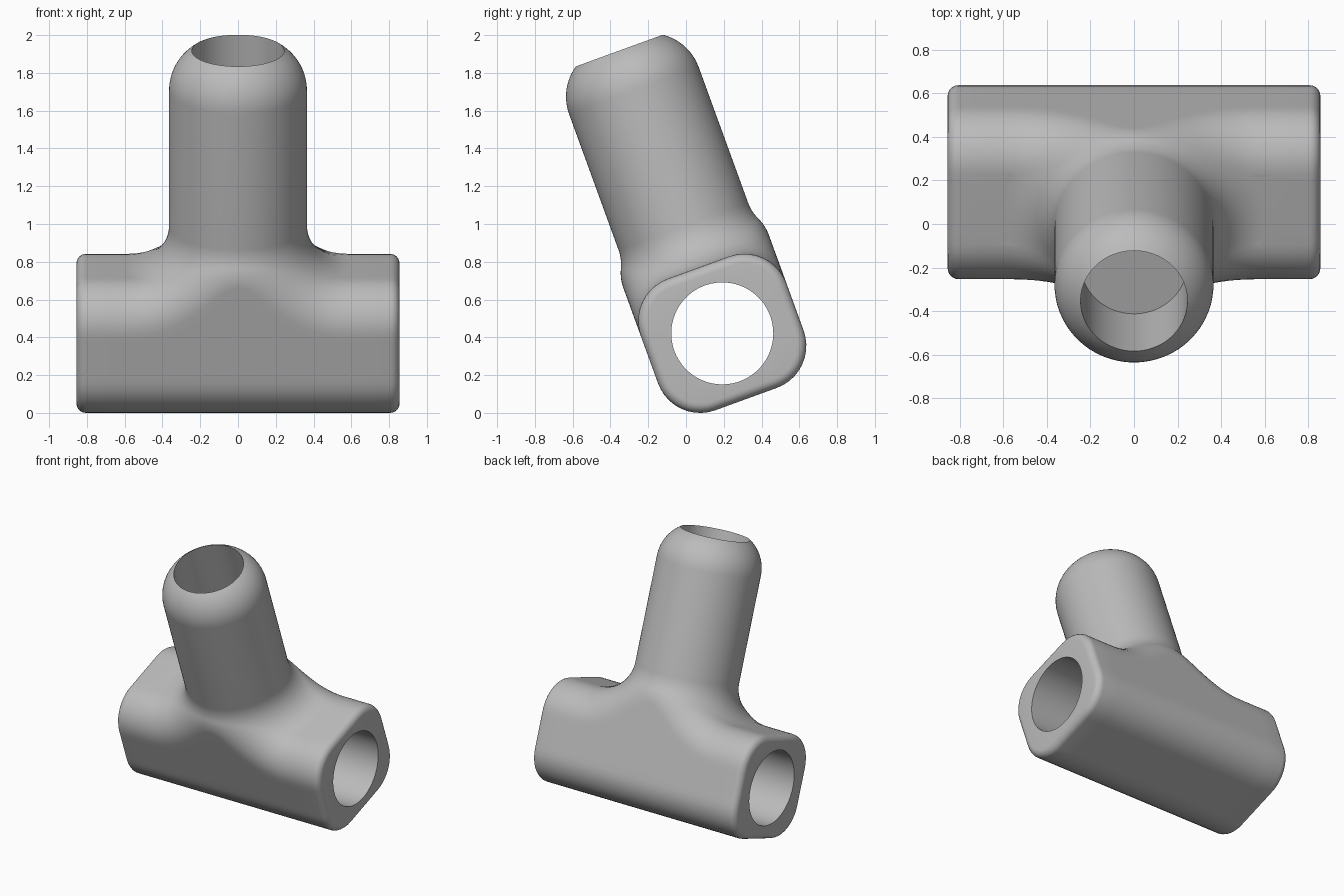
import bpy, bmesh
from math import sin, cos, tan, atan2, acos, pi, radians, hypot, sqrt
from mathutils import Vector, Matrix

if "Cube" in bpy.data.objects:
    bpy.data.objects.remove(bpy.data.objects["Cube"])

# Main dimensions
HALF_W, HALF_H, CORNER = 0.41, 0.37, 0.237      # bar cross-section
HALF_L, END_R, BORE = 0.855, 0.05, 0.27         # bar length, end rounding, bore
TUBE, FILLET, SOCKET = 0.365, 0.235, 0.245      # tube, its root fillet, its hole
TOP, FLOOR, DOME = 1.593, 1.093, 0.27           # tube end, socket floor, end rounding
TILT = radians(20)

BODY = HALF_L - END_R
CY, CZ = HALF_W - CORNER, HALF_H - CORNER       # corner axis of the bar
RING_R, RING_Z = TUBE + FILLET, HALF_H + FILLET  # centre ring of the root fillet
STATIONS, ARC, FLAT, ENDS = 72, 10, 8, 8

bm = bmesh.new()


def skin(rows):
    """Join neighbouring rows of points with quads."""
    rows = [[bm.verts.new(p) for p in row] for row in rows]
    for a, b in zip(rows, rows[1:]):
        for i in range(len(a) - 1):
            bm.faces.new((a[i], a[i + 1], b[i + 1], b[i]))


def corner_ball(x):
    """Centre and upward contact direction of the ball that rounds the top edge."""
    rho = hypot(x, CY)
    if rho >= RING_R:
        return Vector((x, CY, CZ)), Vector((0, 0, 1))
    reach = FILLET + CORNER
    c = Vector((x, CY, RING_Z - sqrt(reach ** 2 - (RING_R - rho) ** 2)))
    ring = Vector((x / rho * RING_R, CY / rho * RING_R, RING_Z))
    return c, (ring - c).normalized()


def arc(c, r, a, b):
    """Points on a ball from direction a to direction b."""
    w = a.angle(b)
    return [c + r * (a * sin(w * (1 - i / ARC)) + b * sin(w * i / ARC)) / sin(w)
            for i in range(ARC + 1)]


def section(x, inset=0):
    """Bar outline from one top edge, under the bottom, to the other top edge."""
    r = CORNER - inset
    c, n = corner_ball(x)
    side, down = Vector((0, 1, 0)), Vector((0, 0, -1))
    upper = arc(c, r, n, side)
    lower = arc(Vector((x, CY, -CZ)), r, side, down)
    half = upper + [upper[-1].lerp(lower[0], i / FLAT) for i in range(1, FLAT)] + lower
    half += [Vector((x, CY * (1 - i / FLAT), -CZ - r)) for i in range(1, FLAT + 1)]
    return half + [Vector((p.x, -p.y, p.z)) for p in reversed(half[:-1])]


def bar_end(sign):
    """Rounded end, annular face and half of the bore."""
    rows = []
    for k in range(7):
        a = k / 6 * pi / 2
        inset = END_R * (1 - cos(a))
        loop = section(BODY, inset)
        loop += [Vector((BODY, CY * (2 * i / ENDS - 1), HALF_H - inset))
                 for i in range(1, ENDS + 1)]
        rows.append([Vector((sign * (BODY + END_R * sin(a)), p.y, p.z)) for p in loop])
    angles = [atan2(p.z, p.y) for p in rows[-1]]
    for x in (sign * HALF_L, 0):
        rows.append([Vector((x, BORE * cos(a), BORE * sin(a))) for a in angles])
    skin(rows)


def tube_column(p):
    """Socket, domed end, wall and root fillet, running out to the point p."""
    rho = hypot(p.x, p.y)
    ux, uy = p.x / rho, p.y / rho
    mid = TUBE - DOME
    lip = acos((SOCKET - mid) / DOME)
    base = TOP - DOME * sin(lip)
    prof = [(0, FLOOR), (SOCKET, FLOOR)]
    prof += [(mid + DOME * cos(lip * i / ARC), base + DOME * sin(lip * i / ARC))
             for i in range(ARC, -1, -1)]
    sweep = acos(max(0, (RING_R - rho) / FILLET))
    prof += [(RING_R - FILLET * cos(sweep * i / ARC), RING_Z - FILLET * sin(sweep * i / ARC))
             for i in range(ARC + 1)]
    return [Vector((ux * r, uy * r, z)) for r, z in prof] + [p]


# Bar sides and bottom, with stations evenly spaced around the tube
span = atan2(BODY, CY)
xs = [CY * tan(span * (2 * i / STATIONS - 1)) for i in range(STATIONS + 1)]
sections = [section(x) for x in xs]
skin(sections)

# Bar ends and bore
for s in (-1, 1):
    bar_end(s)

# Tube and the blended top, fanned out to the top edges of the bar
cross = [CY * (1 - 2 * i / ENDS) for i in range(1, ENDS)]
outline = [s[0] for s in sections]
outline += [Vector((BODY, y, HALF_H)) for y in cross]
outline += [s[-1] for s in reversed(sections)]
outline += [Vector((-BODY, -y, HALF_H)) for y in cross]
columns = [tube_column(p) for p in outline]
skin(columns + columns[:1])

# Weld the patches and tilt the fitting into place
bmesh.ops.remove_doubles(bm, verts=bm.verts, dist=0.0002)
bmesh.ops.recalc_face_normals(bm, faces=bm.faces)
bm.transform(Matrix.Translation((0, 0.192, 0.421)) @ Matrix.Rotation(TILT, 4, 'X'))
mesh = bpy.data.meshes.new("tee_fitting")
bm.to_mesh(mesh)
bm.free()
fitting = bpy.data.objects.new("tee_fitting", mesh)
bpy.context.collection.objects.link(fitting)

# Plain grey material
grey = bpy.data.materials.new("plain_grey")
grey.use_nodes = True
colour = (0.5, 0.5, 0.5, 1)
grey.diffuse_color = colour
grey.node_tree.nodes["Principled BSDF"].inputs["Base Color"].default_value = colour
mesh.materials.append(grey)

bpy.context.view_layer.objects.active = fitting
fitting.select_set(True)
bpy.ops.object.shade_smooth_by_angle(angle=radians(35))
